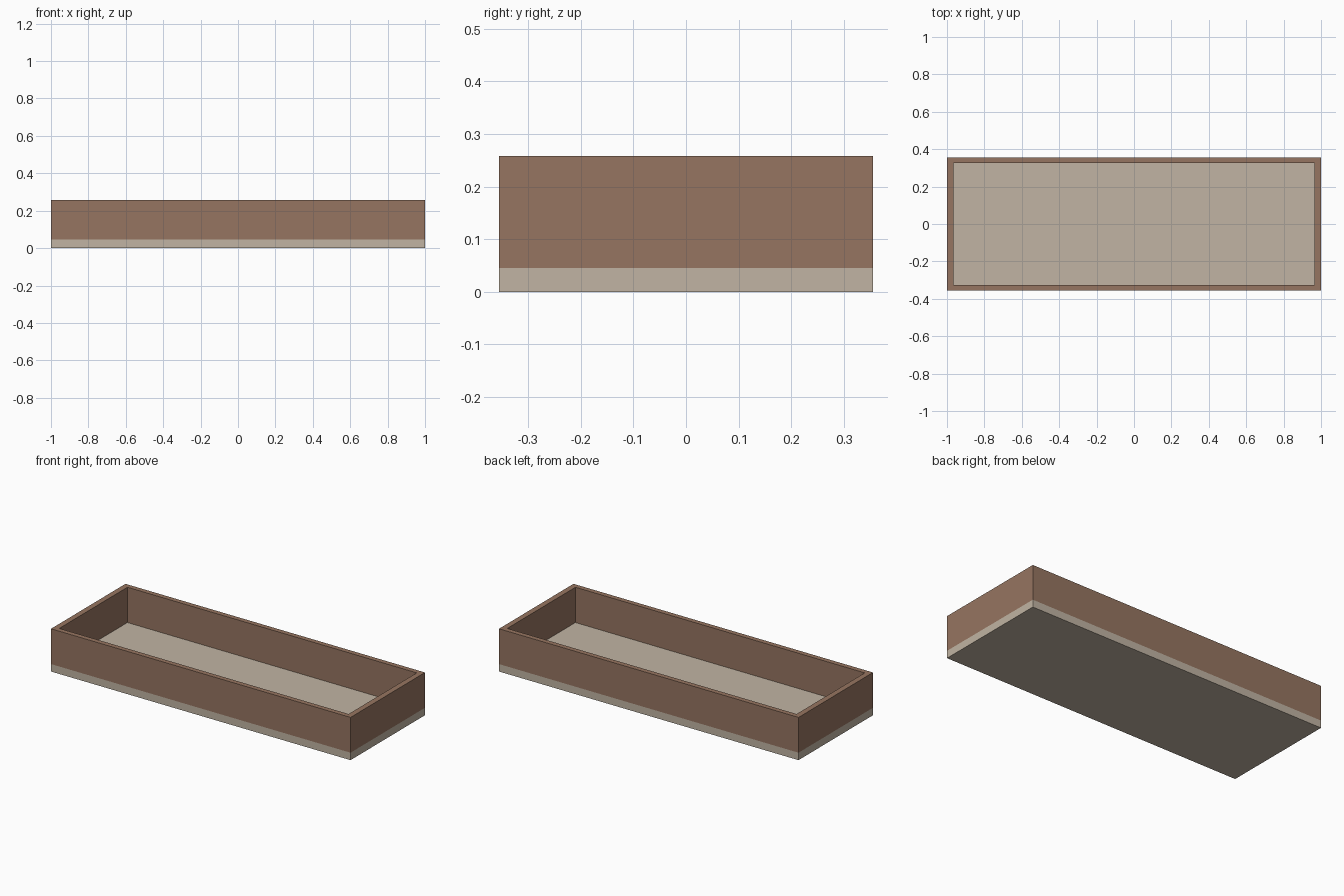
import bpy
import bmesh

if "Cube" in bpy.data.objects:
    bpy.data.objects.remove(bpy.data.objects["Cube"], do_unlink=True)

HALF_X, HALF_Y = 1.0, 0.355
INNER_X, INNER_Y = 0.966, 0.325
FLOOR_Z, TOP_Z = 0.045, 0.258


def material(name, rgb):
    mat = bpy.data.materials.new(name)
    mat.use_nodes = True
    color = (*rgb, 1.0)
    mat.diffuse_color = color
    shader = mat.node_tree.nodes["Principled BSDF"]
    shader.inputs["Base Color"].default_value = color
    shader.inputs["Roughness"].default_value = 0.8
    return mat


def rectangle_loft(name, rings, mat, closed):
    """Join rectangular rings (half_x, half_y, z); close into a loop or cap the ends."""
    bm = bmesh.new()
    loops = [[bm.verts.new((sx * x, sy * y, z))
              for sx, sy in ((-1, -1), (1, -1), (1, 1), (-1, 1))]
             for x, y, z in rings]
    pairs = list(zip(loops, loops[1:]))
    if closed:
        pairs.append((loops[-1], loops[0]))
    else:
        bm.faces.new(loops[0])
        bm.faces.new(loops[-1])
    for a, b in pairs:
        for i in range(4):
            j = (i + 1) % 4
            bm.faces.new((a[i], a[j], b[j], b[i]))
    bmesh.ops.recalc_face_normals(bm, faces=bm.faces)
    mesh = bpy.data.meshes.new(name)
    bm.to_mesh(mesh)
    bm.free()
    mesh.materials.append(mat)
    obj = bpy.data.objects.new(name, mesh)
    bpy.context.collection.objects.link(obj)
    return obj


brown = material("warm_brown", (0.305, 0.178, 0.119))
beige = material("pale_beige", (0.533, 0.456, 0.366))

# Floor slab, visible as a pale band around the foot
rectangle_loft("floor_slab",
               [(HALF_X, HALF_Y, 0), (HALF_X, HALF_Y, FLOOR_Z)],
               beige, closed=False)

# Wall frame standing on the slab
rectangle_loft("wall_frame",
               [(HALF_X, HALF_Y, FLOOR_Z), (HALF_X, HALF_Y, TOP_Z),
                (INNER_X, INNER_Y, TOP_Z), (INNER_X, INNER_Y, FLOOR_Z)],
               brown, closed=True)
